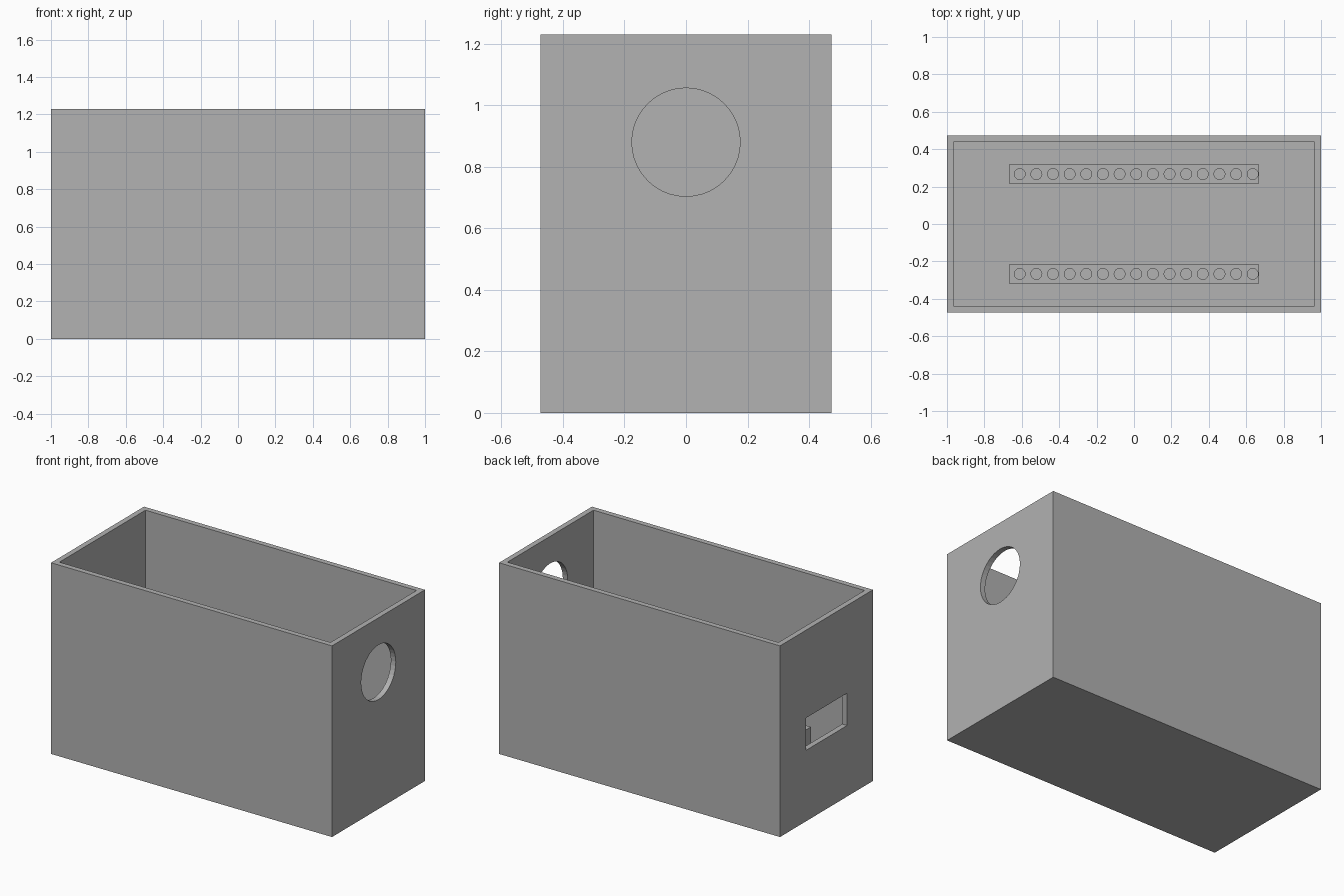
import bpy, bmesh
from mathutils import Matrix

default = bpy.data.objects.get("Cube")
if default:
    bpy.data.objects.remove(default, do_unlink=True)

# Overall dimensions
LENGTH, WIDTH, HEIGHT = 2.0, 0.945, 1.23
WALL = 0.035
RAIL_TOP = 0.318
RAIL_Y = 0.267
PINS, PITCH = 15, 0.089

grey = bpy.data.materials.new("plain_grey")
grey.use_nodes = True
colour = (0.445, 0.445, 0.445, 1)
grey.diffuse_color = colour
grey.node_tree.nodes["Principled BSDF"].inputs["Base Color"].default_value = colour


def add_box(bm, low, high):
    size = [b - a for a, b in zip(low, high)]
    mid = [(a + b) / 2 for a, b in zip(low, high)]
    bmesh.ops.create_cube(
        bm, size=1, matrix=Matrix.Translation(mid) @ Matrix.Diagonal((*size, 1)))


def add_cylinder(bm, centre, radius, depth, sides, axis="Z"):
    turn = Matrix.Rotation(1.5707963, 4, "Y") if axis == "X" else Matrix.Identity(4)
    bmesh.ops.create_cone(
        bm, cap_ends=True, segments=sides, radius1=radius, radius2=radius,
        depth=depth, matrix=Matrix.Translation(centre) @ turn)


def make_object(name, bm):
    mesh = bpy.data.meshes.new(name)
    bm.to_mesh(mesh)
    bm.free()
    mesh.materials.append(grey)
    obj = bpy.data.objects.new(name, mesh)
    bpy.context.collection.objects.link(obj)
    return obj


def cut(target, bm):
    cutter = make_object("cutter", bm)
    cutter.hide_render = True
    mod = target.modifiers.new("cut", "BOOLEAN")
    mod.operation = "DIFFERENCE"
    mod.solver = "EXACT"
    mod.object = cutter
    bpy.context.view_layer.objects.active = target
    bpy.ops.object.modifier_apply(modifier=mod.name)
    bpy.data.objects.remove(cutter, do_unlink=True)


# Open-topped case
bm = bmesh.new()
add_box(bm, (-LENGTH / 2, -WIDTH / 2, 0), (LENGTH / 2, WIDTH / 2, HEIGHT))
case = make_object("case", bm)

bm = bmesh.new()
add_box(bm, (WALL - LENGTH / 2, WALL - WIDTH / 2, WALL),
        (LENGTH / 2 - WALL, WIDTH / 2 - WALL, HEIGHT + 0.2))
cut(case, bm)

# Round port in one end, rectangular socket window in the other
bm = bmesh.new()
add_cylinder(bm, (LENGTH / 2, 0, 0.88), 0.176, 0.2, 40, "X")
add_box(bm, (-LENGTH / 2 - 0.1, -0.21, 0.457), (-LENGTH / 2 + 0.1, 0.21, 0.665))
cut(case, bm)

# Two support rails on the floor, each with a row of pin holes
for name, side in (("front_rail", -1), ("back_rail", 1)):
    y = side * RAIL_Y
    bm = bmesh.new()
    add_box(bm, (-0.667, y - 0.05, WALL), (0.667, y + 0.05, RAIL_TOP))
    rail = make_object(name, bm)
    bm = bmesh.new()
    for i in range(PINS):
        add_cylinder(bm, (-0.611 + i * PITCH, y, RAIL_TOP / 2 + WALL + 0.01),
                     0.029, RAIL_TOP, 24)
    cut(rail, bm)
